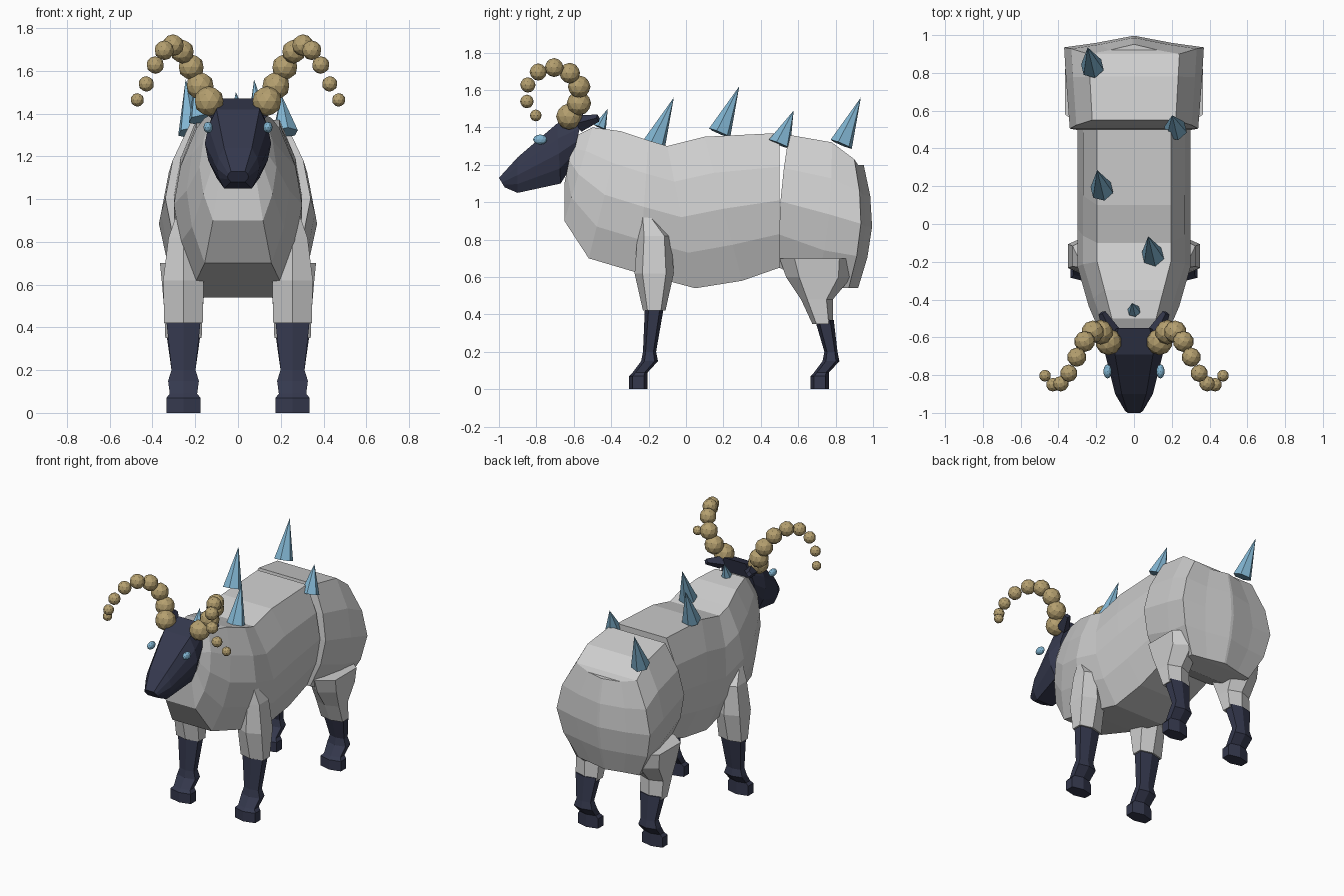
import bpy, bmesh
from math import sin, cos, pi, radians
from mathutils import Vector, Matrix

if "Cube" in bpy.data.objects:
    bpy.data.objects.remove(bpy.data.objects["Cube"], do_unlink=True)


def material(name, red, green, blue):
    mat = bpy.data.materials.new(name)
    mat.use_nodes = True
    color = (red, green, blue, 1)
    mat.diffuse_color = color
    mat.node_tree.nodes["Principled BSDF"].inputs["Base Color"].default_value = color
    return mat


wool = material("pale wool", .62, .62, .62)
navy = material("dark navy", .035, .04, .075)
tan = material("tan horn", .46, .35, .16)
ice = material("ice blue", .22, .46, .64)


def finish(bm, name, mat, mirror=False):
    """Turn the bmesh into an object, optionally mirrored to the other side."""
    bmesh.ops.recalc_face_normals(bm, faces=bm.faces)
    mesh = bpy.data.meshes.new(name)
    bm.to_mesh(mesh)
    bm.free()
    mesh.materials.append(mat)
    part = bpy.data.objects.new(name, mesh)
    bpy.context.collection.objects.link(part)
    if mirror:
        part.modifiers.new("Mirror", "MIRROR").use_mirror_merge = False


def bridge_rings(bm, rings):
    for near, far in zip(rings, rings[1:]):
        for i in range(len(near)):
            bm.faces.new((near[i - 1], near[i], far[i], far[i - 1]))


def trunk(name, mat, stations, bulge=0):
    """Faceted symmetric loft along y through rings set by top, bottom and half width."""
    bm = bmesh.new()
    rings = []
    steps = 4
    for top_y, top_z, low_y, low_z, width in stations:
        top = Vector((0, top_y, top_z))
        low = Vector((0, low_y, low_z))
        bow = bulge * (top_y - .65)
        half = []
        for i in range(steps + 1):
            round_out = sin(pi * i / steps)
            point = top.lerp(low, i / steps)
            point.x = width * (.65 + .35 * round_out)
            point.y += bow * round_out
            half.append(point)
        flipped = [Vector((-p.x, p.y, p.z)) for p in reversed(half)]
        rings.append([bm.verts.new(p) for p in half + flipped])
    bridge_rings(bm, rings)
    # Close both ends with level strips
    for ring in (rings[0], rings[-1]):
        for i in range(steps):
            bm.faces.new((ring[i], ring[i + 1], ring[-2 - i], ring[-1 - i]))
    finish(bm, name, mat)


def leg(name, mat, stations):
    """Six-sided upright loft with an edge facing forward, through z, y, depth and width."""
    bm = bmesh.new()
    rings = []
    for z, y, depth, width in stations:
        ring = []
        for side, along in ((0, -.5), (.5, -.3), (.5, .3), (0, .5), (-.5, .3), (-.5, -.3)):
            ring.append(bm.verts.new((.255 + side * width, y + along * depth, z)))
        rings.append(ring)
    bridge_rings(bm, rings)
    bm.faces.new(rings[0])
    bm.faces.new(rings[-1])
    finish(bm, name, mat, mirror=True)


def lower_leg(name, hoof_y, top_y, top_z):
    """Shin, knee, ankle and hoof, each as wide as its depth demands."""
    shape = [(top_z, top_y, .1), (.2, hoof_y + .06, .07), (.15, hoof_y + .06, .09),
             (.09, hoof_y + .01, .08), (.07, hoof_y, .1), (0, hoof_y, .1)]
    leg(name, navy, [(z, y, depth, depth * 1.6) for z, y, depth in shape])


def place(start, end):
    """Matrix that centres a shape between two points, its z along them."""
    turn = (end - start).to_track_quat("Z", "Y").to_matrix().to_4x4()
    return Matrix.Translation((start + end) / 2) @ turn


def cone(name, mat, start, end, radius, tip=0, sides=6, mirror=False):
    bm = bmesh.new()
    bmesh.ops.create_cone(bm, segments=sides, radius1=radius, radius2=tip, cap_ends=True,
                          depth=(end - start).length, matrix=place(start, end))
    bmesh.ops.remove_doubles(bm, verts=bm.verts, dist=.001)
    finish(bm, name, mat, mirror)


def add_ball(bm, center, size):
    shape = Matrix.Translation(center) @ Matrix.Diagonal((*size, 1))
    bmesh.ops.create_icosphere(bm, subdivisions=2, radius=1, matrix=shape)


# Fleece: barrel and broader rump
trunk("body", wool, [
    (-.6, 1.35, -.65, 1.1, .13),
    (-.5, 1.4, -.65, .9, .18),
    (-.35, 1.38, -.52, .7, .24),
    (-.2, 1.33, -.25, .62, .3),
    (-.1, 1.3, .05, .54, .3),
    (.1, 1.35, .3, .58, .3),
    (.5, 1.37, .5, .65, .3)])
trunk("rump", wool, [
    (.55, 1.36, .5, .65, .34),
    (.78, 1.32, .7, .55, .36),
    (.9, 1.23, .87, .54, .37),
    (.92, 1.2, .89, .54, .2),
    (.95, 1.2, .92, .54, .01)], bulge=.2)

# Woolly upper legs
leg("front_upper_leg", wool, [
    (.92, -.21, .07, .07),
    (.82, -.17, .18, .14),
    (.62, -.17, .21, .19),
    (.42, -.17, .12, .18)])
leg("rear_upper_leg", wool, [
    (.7, .7, .4, .22),
    (.6, .71, .35, .2),
    (.48, .7, .17, .18),
    (.35, .73, .11, .17)])

# Dark lower legs with hooves
lower_leg("front_lower_leg", hoof_y=-.255, top_y=-.17, top_z=.43)
lower_leg("rear_lower_leg", hoof_y=.715, top_y=.74, top_z=.37)

# Head, nose forward
trunk("head", navy, [
    (-.55, 1.47, -.62, 1.18, .13),
    (-.69, 1.42, -.67, 1.1, .155),
    (-.9, 1.24, -.9, 1.05, .1),
    (-1, 1.13, -.97, 1.08, .05)])

# Ears behind the horns
cone("ear", navy, Vector((.12, -.57, 1.42)), Vector((.17, -.47, 1.45)),
     radius=.045, tip=.02, sides=4, mirror=True)

# Eyes
bm = bmesh.new()
add_ball(bm, (.14, -.78, 1.335), (.022, .038, .027))
finish(bm, "eye", ice, mirror=True)

# Curled horns: beads that shrink as they spiral outward
bm = bmesh.new()
for i in range(9):
    angle = radians(35.5 * i - 54)
    center = (.135 + .042 * i, -.71 + .145 * cos(angle), 1.575 + .145 * sin(angle))
    add_ball(bm, center, [.07 - .0048 * i] * 3)
finish(bm, "horn", tan, mirror=True)

# Ice spikes leaning back along the spine
lean = Vector((-.1, .42, 1))
spikes = [(0, -.46, 1.4, .1), (.1, -.17, 1.31, .25), (-.17, .18, 1.37, .25),
          (.22, .5, 1.31, .18), (-.22, .83, 1.31, .25)]
for x, y, z, height in spikes:
    base = Vector((x, y, z))
    cone("back_spike", ice, base, base + lean * height, radius=min(.063, height * .35))
